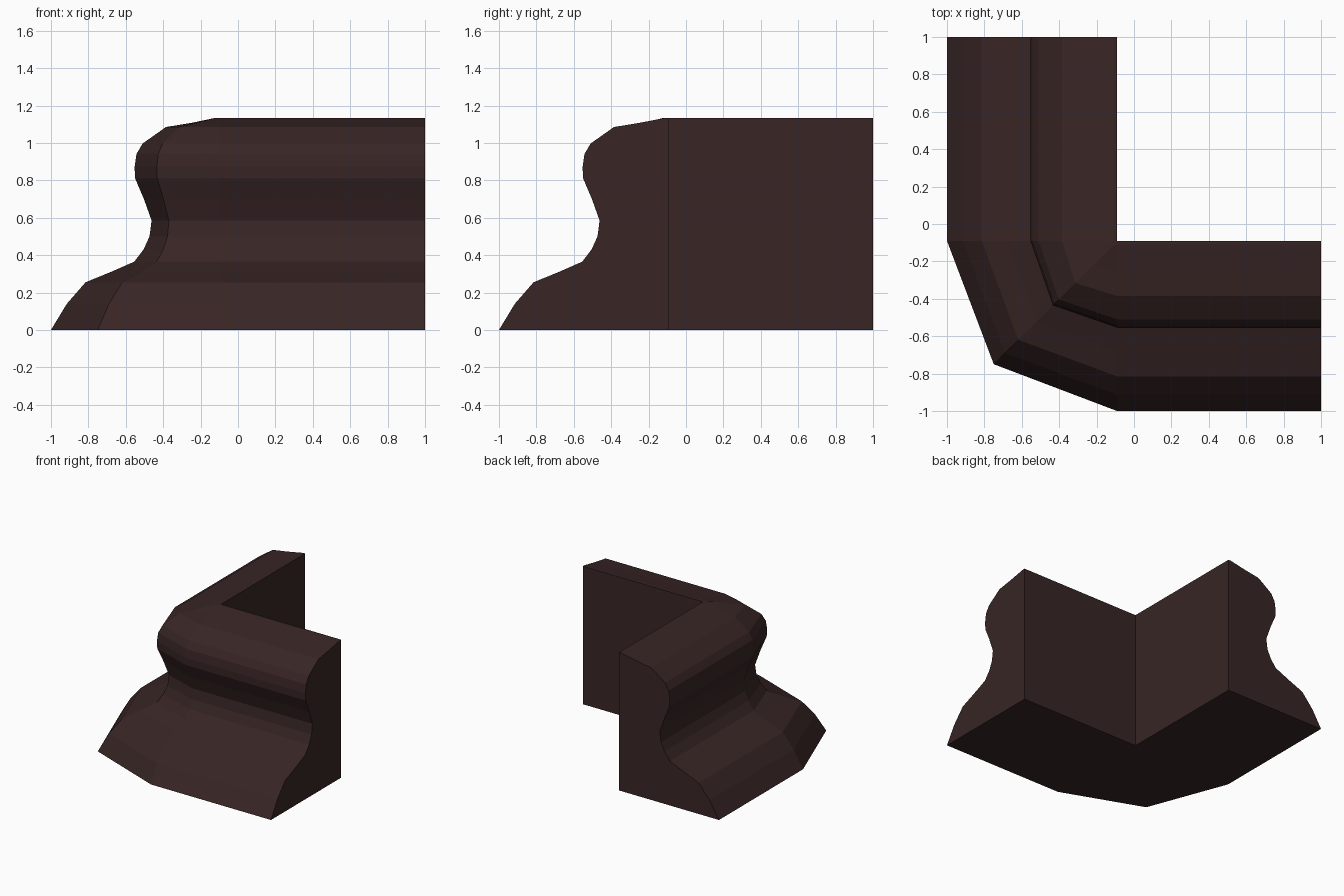
import bpy, bmesh

if "Cube" in bpy.data.objects:
    bpy.data.objects.remove(bpy.data.objects["Cube"])

INNER = -0.09   # inner wall line; also where each straight run begins

# Moulding cross-section: (position across the run, height)
profile = [(INNER, 0), (-1, 0), (-0.915, 0.14), (-0.815, 0.255), (-0.68, 0.31),
           (-0.555, 0.365), (-0.505, 0.43), (-0.473, 0.50), (-0.462, 0.585),
           (-0.503, 0.70), (-0.55, 0.81), (-0.553, 0.87), (-0.543, 0.94),
           (-0.51, 0.997), (-0.385, 1.085), (-0.25, 1.107), (-0.11, 1.134),
           (INNER, 1.134)]


def corner(p):
    """Position of a profile point on the 45 degree corner section."""
    return INNER if p == INNER else INNER - (INNER - p + 0.023) * 0.7071


# Sections along the path: back end, bend start, corner, bend end, right end
stations = [lambda p: (p, 1), lambda p: (p, INNER),
            lambda p: (corner(p), corner(p)),
            lambda p: (INNER, p), lambda p: (1, p)]

bm = bmesh.new()
rings = [[bm.verts.new((*place(p), z)) for p, z in profile] for place in stations]
n = len(profile)
for a, b in zip(rings, rings[1:]):
    for i in range(n):
        j = (i + 1) % n
        bm.faces.new((a[i], a[j], b[j], b[i]))
# End caps
bm.faces.new(rings[0])
bm.faces.new(rings[-1])
# The inner edge collapses to one line through the bend
bmesh.ops.remove_doubles(bm, verts=bm.verts, dist=0.0005)
bmesh.ops.recalc_face_normals(bm, faces=bm.faces)

mesh = bpy.data.meshes.new("corner_moulding")
bm.to_mesh(mesh)
bm.free()
obj = bpy.data.objects.new("corner_moulding", mesh)
bpy.context.collection.objects.link(obj)

mat = bpy.data.materials.new("dark brown")
mat.diffuse_color = (0.040, 0.0185, 0.0185, 1)
mat.use_nodes = True
mat.node_tree.nodes["Principled BSDF"].inputs["Base Color"].default_value = mat.diffuse_color
mesh.materials.append(mat)
